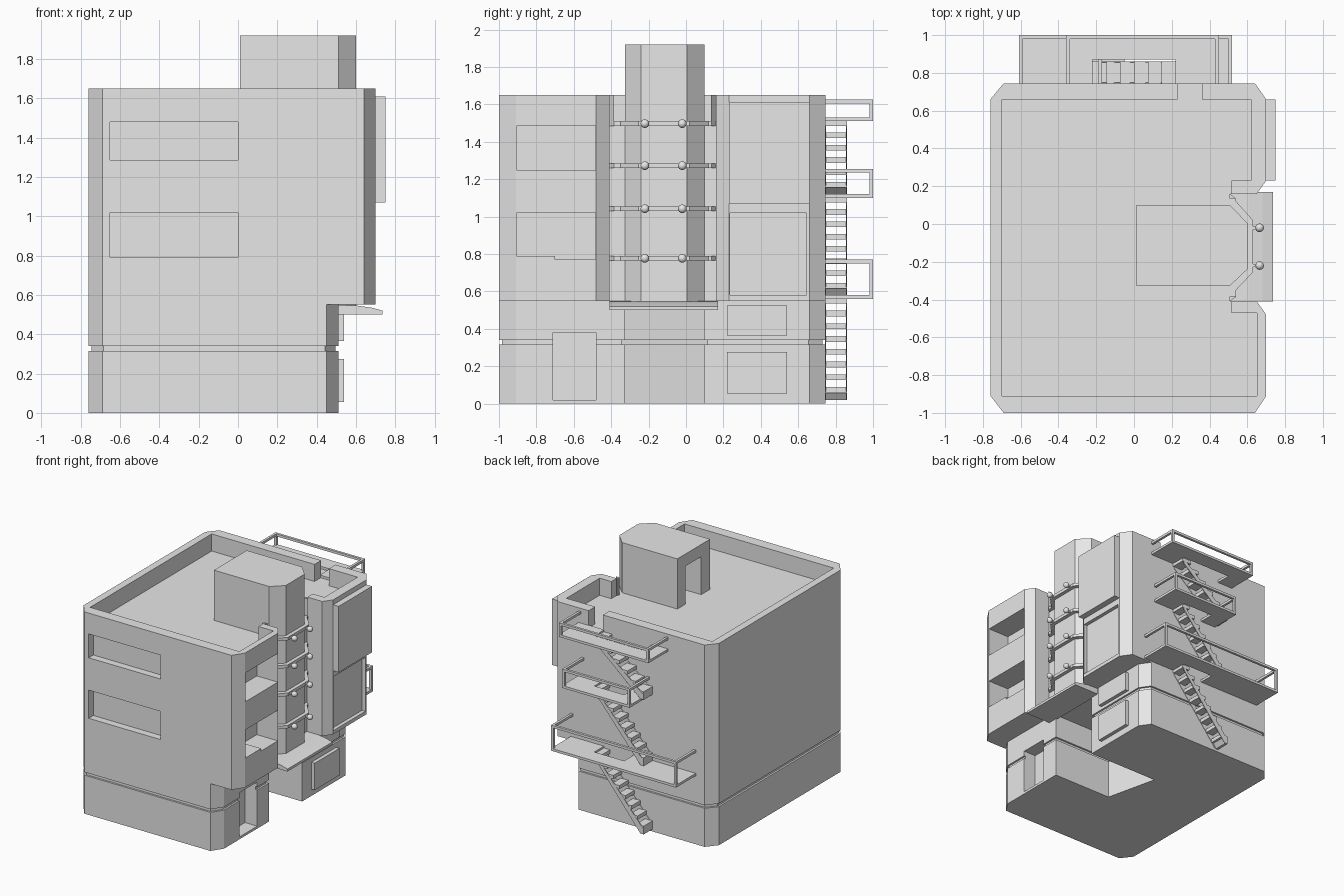
import bpy, bmesh, math
from mathutils import Vector

cube = bpy.data.objects.get("Cube")
if cube:
    bpy.data.objects.remove(cube, do_unlink=True)

GREY = bpy.data.materials.new("plain_grey")
GREY.use_nodes = True
GREY.diffuse_color = (0.8, 0.8, 0.8, 1)
for node in GREY.node_tree.nodes:
    if node.type == 'BSDF_PRINCIPLED':
        node.inputs["Base Color"].default_value = (0.8, 0.8, 0.8, 1)


def finish(name, bm):
    bmesh.ops.recalc_face_normals(bm, faces=bm.faces)
    mesh = bpy.data.meshes.new(name)
    bm.to_mesh(mesh)
    bm.free()
    mesh.materials.append(GREY)
    ob = bpy.data.objects.new(name, mesh)
    bpy.context.collection.objects.link(ob)
    return ob


def loft(bm, rings):
    """Closed solid through matching rings of points."""
    rows = [[bm.verts.new(p) for p in ring] for ring in rings]
    for low, high in zip(rows, rows[1:]):
        for i in range(len(low)):
            j = (i + 1) % len(low)
            bm.faces.new((low[i], low[j], high[j], high[i]))
    bm.faces.new(rows[0][::-1])
    bm.faces.new(rows[-1])


def layers(name, stack):
    """Solid from (plan, height) pairs."""
    bm = bmesh.new()
    loft(bm, [[(x, y, z) for x, y in plan] for plan, z in stack])
    return finish(name, bm)


def prism_y(bm, profile, y0, y1):
    loft(bm, [[(x, y, z) for x, z in profile] for y in (y0, y1)])


def add_box(bm, x0, x1, y0, y1, z0, z1):
    prism_y(bm, [(x0, z0), (x1, z0), (x1, z1), (x0, z1)], y0, y1)


def box(name, *size):
    bm = bmesh.new()
    add_box(bm, *size)
    return finish(name, bm)


def inset(plan, d):
    """Mitred inset of a counter-clockwise plan."""
    out = []
    for i, p in enumerate(plan):
        a, p, b = Vector(plan[i - 1]), Vector(p), Vector(plan[(i + 1) % len(plan)])
        u, v = (p - a).normalized(), (b - p).normalized()
        n1, n2 = Vector((-u.y, u.x)), Vector((-v.y, v.x))
        m = p + (n1 + n2) * (d / (1 + n1.dot(n2)))
        out.append((m.x, m.y))
    return out


def cut(ob, *cutters):
    bpy.context.view_layer.objects.active = ob
    for c in cutters:
        mod = ob.modifiers.new("opening", 'BOOLEAN')
        mod.operation, mod.solver, mod.object = 'DIFFERENCE', 'EXACT', c
        bpy.ops.object.modifier_apply(modifier=mod.name)
        bpy.data.objects.remove(c, do_unlink=True)


# Ground floor with recessed entrance and a groove all round
LEFT_SIDE = [(-0.69, 0.745), (-0.76, 0.66), (-0.76, -0.91), (-0.69, -1)]
base_plan = LEFT_SIDE + [(0.45, -1), (0.51, -0.91), (0.51, -0.33), (-0.02, -0.33),
                         (-0.12, 0.1), (0.51, 0.1), (0.51, 0.66), (0.45, 0.745)]
groove = inset(base_plan, 0.015)
base = layers("ground_floor", [(base_plan, 0), (base_plan, 0.315), (groove, 0.315),
                               (groove, 0.34), (base_plan, 0.34), (base_plan, 0.55)])
cut(base, box("door_cutter", 0.4, 0.6, -0.71, -0.48, 0.02, 0.38))

# Upper floors with roof well, windows and balconies
upper_plan = LEFT_SIDE + [(0.64, -1), (0.7, -0.91), (0.7, -0.48), (0.65, -0.41),
                          (0.51, -0.41), (0.51, 0.16), (0.65, 0.16), (0.7, 0.23),
                          (0.7, 0.66), (0.64, 0.745)]
roof_plan = [(-0.7, -0.91), (0.65, -0.91), (0.65, -0.47), (0.515, -0.47),
             (0.515, 0.23), (0.62, 0.23), (0.62, 0.66), (-0.7, 0.66)]
ROOF = 1.51
upper = layers("upper_floors", [(upper_plan, 0.55), (upper_plan, 1.65)])
cut(upper,
    layers("roof_cutter", [(roof_plan, ROOF), (roof_plan, 1.8)]),
    box("stair_gap_cutter", 0.23, 0.36, 0.6, 0.8, ROOF, 1.8),
    box("front_window_cutter", -0.65, 0, -1.1, -0.94, 1.285, 1.48),
    box("front_window_cutter", -0.65, 0, -1.1, -0.94, 0.79, 1.02),
    box("balcony_cutter", 0.51, 0.8, -0.905, -0.485, 1.25, 1.485),
    box("balcony_cutter", 0.51, 0.8, -0.905, -0.485, 0.77, 1.02),
    box("panel_cutter", 0.67, 0.8, 0.235, 0.645, 0.58, 1.02))
box("balcony_sill", 0.51, 0.7, -0.905, -0.7, 0.76, 0.79)

# Raised panels on the right side
box("upper_wall_panel", 0.69, 0.75, 0.23, 0.66, 1.07, 1.61)
for z0, z1 in ((0.365, 0.525), (0.055, 0.275)):
    box("lower_wall_panel", 0.5, 0.54, 0.22, 0.54, z0, z1)

# Stair tower with roof door
tower_plan = [(0.01, -0.325), (0.51, -0.325), (0.6, -0.24), (0.6, 0.005),
              (0.51, 0.098), (0.01, 0.098)]
tower = layers("stair_tower", [(tower_plan, 0.53), (tower_plan, 1.92)])
cut(tower, box("roof_door_cutter", -0.1, 0.3, -0.21, -0.01, ROOF, 1.82))

# Ledges around the tower, each carrying two lamps
ledge_plan = [(0.4, -0.408), (0.51, -0.408), (0.54, -0.385), (0.54, -0.35), (0.63, -0.255),
              (0.63, 0.02), (0.54, 0.12), (0.54, 0.135), (0.51, 0.158), (0.4, 0.158)]
for level in (1.485, 1.26, 1.03, 0.765):
    layers("tower_ledge", [(ledge_plan, level), (ledge_plan, level + 0.025)])
    for y in (-0.22, -0.02):
        arm = bmesh.new()
        add_box(arm, 0.61, 0.66, y - 0.008, y + 0.008, level + 0.005, level + 0.02)
        finish("lamp_arm", arm)
        bpy.ops.mesh.primitive_uv_sphere_add(segments=12, ring_count=8, radius=0.023,
                                             location=(0.665, y, level + 0.012))
        lamp = bpy.context.object
        lamp.name = "lamp"
        lamp.data.materials.append(GREY)
        bpy.ops.object.shade_smooth_by_angle()
for y, tip in ((-0.408, -0.385), (0.158, 0.135)):
    end = [(0.505, y), (0.51, y), (0.54, tip), (0.505, tip)]
    layers("parapet_end", [(end, 1.485), (end, 1.65)])

# Entrance canopy
canopy = bmesh.new()
prism_y(canopy, [(0.5, 0.5), (0.735, 0.5), (0.735, 0.52), (0.68, 0.535),
                 (0.61, 0.545), (0.5, 0.549)], -0.41, 0.17)
finish("entrance_canopy", canopy)


# Rear landings with rails
def landing(x0, x1, z, top, hole):
    floor = bmesh.new()
    add_box(floor, x0, x1, 0.87, 1, z, z + 0.02)
    add_box(floor, x0, hole, 0.74, 0.87, z, z + 0.02)
    add_box(floor, 0.22, x1, 0.74, 0.87, z, z + 0.02)
    finish("landing_floor", floor)
    rail = bmesh.new()
    t = 0.02
    add_box(rail, x0, x1, 1 - t, 1, top - t, top)
    for x in (x0, x1 - t):
        add_box(rail, x, x + t, 0.74, 1 - t, top - t, top)
        add_box(rail, x, x + t, 1 - t, 1, z + 0.02, top - t)
    finish("landing_rail", rail)


landing(-0.61, 0.52, 0.56, 0.77, -0.05)
landing(-0.19, 0.42, 1.1, 1.255, -0.05)
landing(-0.36, 0.45, 1.51, 1.625, -0.22)


# Rear stair flights, rising towards the left
def flight(z0, z1, count):
    bm = bmesh.new()
    run, rise = 0.44 / count, (z1 - z0) / count
    for i in range(count):
        x, z = -0.22 + i * run, z0 + (i + 1) * rise
        add_box(bm, x, x + run + 0.012, 0.742, 0.86, z - 0.03, z)
    prism_y(bm, [(-0.22, z0), (-0.2, z0), (-0.22 + run, z0 + rise - 0.02),
                 (-0.22, z0 + rise - 0.02)], 0.742, 0.86)
    for y in (0.742, 0.855):
        prism_y(bm, [(-0.22, z0), (-0.19, z0), (0.22, z1 - 0.045), (0.22, z1 - 0.005),
                     (-0.22, z0 + 0.04)], y, y + 0.006)
    finish("stair_flight", bm)


flight(0.02, 0.565, 8)
flight(0.58, 1.105, 8)
flight(1.12, 1.515, 6)
